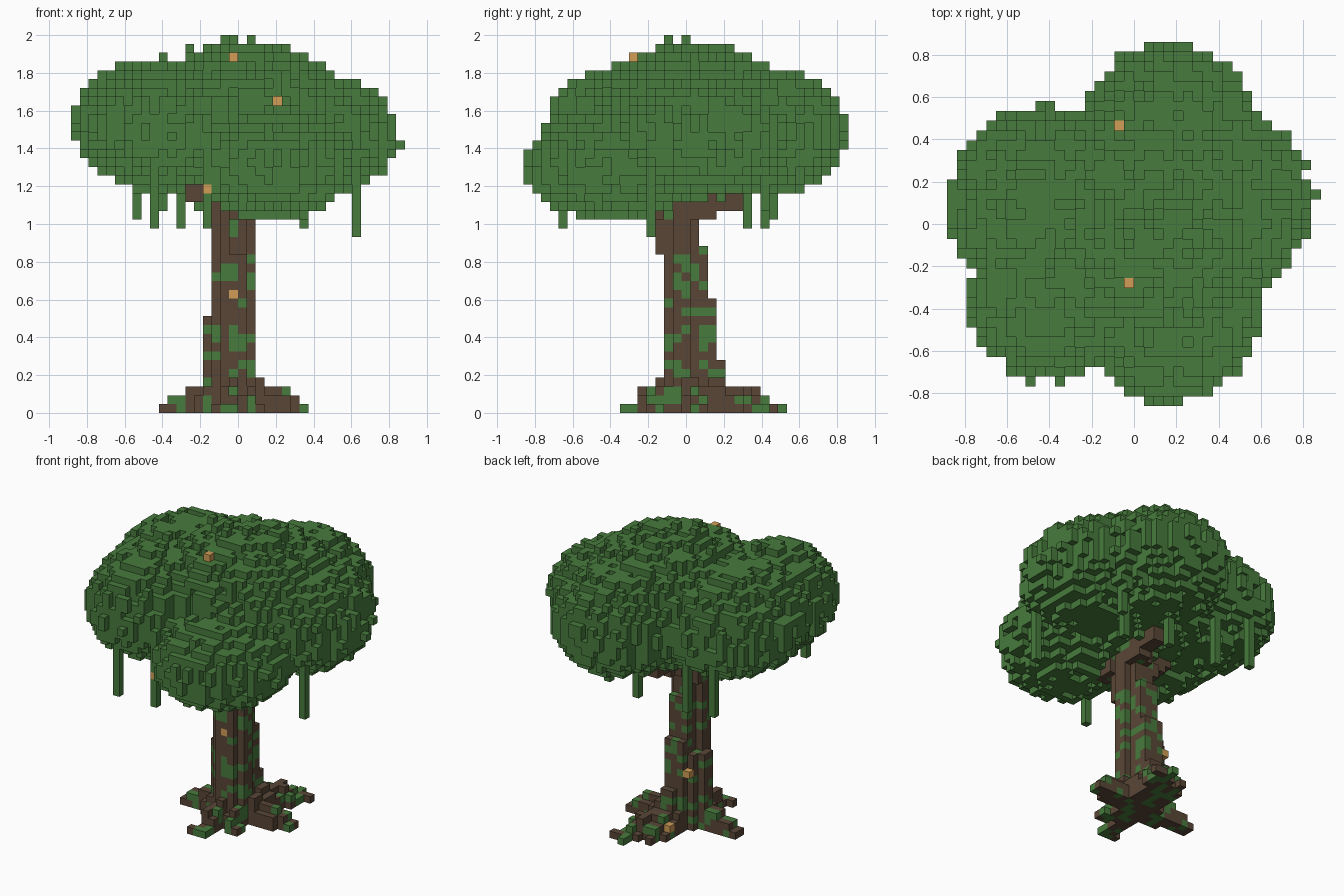
import bpy
import math
import random
from mathutils import Vector

old = bpy.data.objects.get("Cube")
if old:
    bpy.data.objects.remove(old, do_unlink=True)

rng = random.Random(11)
S = 2 / 43                      # block size
NX, NY, NZ = 38, 37, 43         # grid size in blocks
LEAF, BARK, LAMP = 0, 1, 2


def material(name, rgb):
    m = bpy.data.materials.new(name)
    m.use_nodes = True
    m.diffuse_color = (*rgb, 1)
    m.node_tree.nodes["Principled BSDF"].inputs["Base Color"].default_value = (*rgb, 1)
    return m


MATS = [material("leaf green", (0.063, 0.197, 0.045)),
        material("bark brown", (0.100, 0.062, 0.038)),
        material("amber", (0.64, 0.34, 0.095))]


def cell(x, y, z):
    return (math.floor(x / S + NX / 2), math.floor(y / S + NY / 2), math.floor(z / S))


def centre(c):
    return ((c[0] + 0.5 - NX / 2) * S, (c[1] + 0.5 - NY / 2) * S, (c[2] + 0.5) * S)


grid = {}                       # block -> (part, colour)


def put(c, part, colour):
    if c not in grid and 0 <= c[0] < NX and 0 <= c[1] < NY and 0 <= c[2] < NZ:
        grid[c] = (part, colour)


def bark(moss):
    return LEAF if rng.random() < moss else BARK


# Trunk: round column, wider at the back and right side near the foot
for k in range(27):
    z = (k + 0.5) * S
    moss = 0.36 if z < 0.85 else 0.12
    for i in range(16, 21):
        for j in range(16, 20):
            if not (i in (16, 20) and j in (16, 19)):
                put((i, j, k), "trunk", bark(moss))
    back = (z < 0.88) + (z < 0.6) + (z < 0.28)
    for n in range(back):
        for i in range(17 + (n > 1), 20):
            put((i, 20 + n, k), "trunk", bark(moss))
    if z < 0.51:
        for c in ((15, 18), (15, 19), (16, 19), (16, 20)):
            put((*c, k), "trunk", bark(moss))
    if z < 0.18:
        put((21, 18, k), "trunk", bark(moss))


# Branches that reach up into the crown
def branch(a, b, r):
    a, b = Vector(a), Vector(b)
    for n in range(21):
        p = a.lerp(b, n / 20)
        for dx in (-r, 0, r):
            for dy in (-r, 0, r):
                for dz in (-r, 0, r):
                    put(cell(p.x + dx, p.y + dy, p.z + dz), "branches", bark(0.08))


branch((0.02, 0.04, 1.06), (0.05, 0.27, 1.14), 0.026)
branch((-0.09, 0, 1.04), (-0.25, -0.05, 1.18), 0.025)
branch((-0.02, -0.1, 0.88), (0.0, -0.14, 1.05), 0.022)
branch((0.0, -0.12, 1.05), (0.08, -0.27, 1.12), 0.028)

# Roots: tapered arms spreading from the foot
ROOTS = [(0.16, 0.485, 0.085), (-0.01, 0.40, 0.07), (0.345, 0.06, 0.065),
         (-0.07, -0.33, 0.065), (-0.395, 0.01, 0.065), (0.1, -0.19, 0.05)]
for ex, ey, width in ROOTS:
    sx, sy = -0.02, 0.02
    length = math.hypot(ex - sx, ey - sy)
    ux, uy = (ex - sx) / length, (ey - sy) / length
    for i in range(NX):
        for j in range(NY):
            x, y, _ = centre((i, j, 0))
            along = (x - sx) * ux + (y - sy) * uy
            side = abs((x - sx) * uy - (y - sy) * ux)
            t = along / length
            if 0 < t < 1.05 and side < width * (1.15 - 0.4 * t):
                high = 4 if t < 0.45 else 3 if t < 0.78 else 2 if t < 0.93 else 1
                high -= 1 if side > width * 0.6 or rng.random() < 0.2 else 0
                for k in range(max(high, 1)):
                    put((i, j, k), "roots", bark(0.42 if t > 0.7 else 0.2))

# Crown: overlapping rounded lobes with a ragged skin of short upright leaf runs
LOBES = [((0.05, 0.05, 1.54), (0.60, 0.56, 0.42)),
         ((0.18, -0.40, 1.31), (0.42, 0.455, 0.295)),
         ((-0.45, 0.09, 1.53), (0.43, 0.48, 0.345)),
         ((0.17, 0.42, 1.49), (0.43, 0.438, 0.34)),
         ((0.42, 0.10, 1.47), (0.43, 0.46, 0.33)),
         ((-0.42, -0.29, 1.50), (0.38, 0.465, 0.345))]
for i in range(NX):
    for j in range(NY):
        shift = rng.randrange(2)
        runs = [rng.random() for _ in range(NZ)]
        for k in range(20, NZ - 1):
            p = centre((i, j, k))
            d = min(sum(((a - b) / r) ** 2 for a, b, r in zip(p, c, rad))
                    for c, rad in LOBES)
            if d < 0.81 or (d < 1.0 and runs[(k + shift) // 2] < 0.7):
                put((i, j, k), "crown", LEAF)

# Tufts on the crown top and its sides
for x, y, z in [(0.86, 0.14, 1.42), (-0.07, 0.79, 1.5), (-0.72, 0.43, 1.5),
                (-0.4, -0.2, 1.88), (-0.26, 0.1, 1.93), (-0.03, -0.28, 1.84)]:
    put(cell(x, y, z), "crown", LEAF)
for x, y in [(-0.07, 0), (-0.025, -0.09), (0.07, 0)]:
    for z in (1.885, 1.935, 1.98):
        put(cell(x, y, z), "crown", LEAF)

# Hanging vines, each running up until it meets the crown
VINES = [(0.62, -0.19, 0.94), (-0.44, -0.65, 0.98), (0.35, 0.32, 0.98),
         (-0.3, 0.42, 0.98), (0.05, 0.42, 0.98), (-0.16, -0.65, 0.98),
         (0.0, -0.58, 1.03), (-0.53, 0.46, 1.03),
         (0.44, 0.42, 1.07), (-0.4, -0.3, 1.08)]
for x, y, z in VINES:
    i, j, k = cell(x, y, z + 0.01)
    while (i, j, k) not in grid and k < 32:
        put((i, j, k), "vines", LEAF)
        k += 1


# Amber blocks: recolour a block met along a direction, opening a pit if it is sunk
def amber(start, step, sunk):
    c = start
    while all(-1 <= v <= n for v, n in zip(c, (NX, NY, NZ))):
        if c in grid:
            if sunk == 0:
                grid[c] = (grid[c][0], LAMP)
                return
            del grid[c]
            sunk -= 1
        c = tuple(a + b for a, b in zip(c, step))


for x, z, sunk in [(0.2, 1.65, 1), (-0.165, 1.19, 0), (-0.03, 0.63, 0)]:
    i, _, k = cell(x, 0, z)
    amber((i, 0, k), (0, 1, 0), sunk)
i, j, _ = cell(-0.07, 0.47, 0)
amber((i, j, NZ - 1), (0, 0, -1), 1)
grid[cell(-0.03, -0.28, 1.89)] = ("crown", LAMP)
grid[(16, 21, 8)] = ("trunk", LAMP)
grid[cell(-0.07, 0.29, 0.07)] = ("roots", LAMP)

# Outer faces of every block, gathered into one mesh per part
SIDES = [((1, 0, 0), ((1, 0, 0), (1, 1, 0), (1, 1, 1), (1, 0, 1))),
         ((-1, 0, 0), ((0, 0, 0), (0, 0, 1), (0, 1, 1), (0, 1, 0))),
         ((0, 1, 0), ((0, 1, 0), (0, 1, 1), (1, 1, 1), (1, 1, 0))),
         ((0, -1, 0), ((0, 0, 0), (1, 0, 0), (1, 0, 1), (0, 0, 1))),
         ((0, 0, 1), ((0, 0, 1), (1, 0, 1), (1, 1, 1), (0, 1, 1))),
         ((0, 0, -1), ((0, 0, 0), (0, 1, 0), (1, 1, 0), (1, 0, 0)))]
for part in ("trunk", "branches", "roots", "crown", "vines"):
    index, verts, faces, colours = {}, [], [], []
    for c, (name, colour) in grid.items():
        if name != part:
            continue
        for d, corners in SIDES:
            if (c[0] + d[0], c[1] + d[1], c[2] + d[2]) in grid:
                continue
            face = []
            for o in corners:
                v = (c[0] + o[0], c[1] + o[1], c[2] + o[2])
                if v not in index:
                    index[v] = len(verts)
                    verts.append(((v[0] - NX / 2) * S, (v[1] - NY / 2) * S, v[2] * S))
                face.append(index[v])
            faces.append(face)
            colours.append(colour)
    mesh = bpy.data.meshes.new(part)
    mesh.from_pydata(verts, [], faces)
    for m in MATS:
        mesh.materials.append(m)
    mesh.polygons.foreach_set("material_index", colours)
    mesh.update()
    bpy.context.collection.objects.link(bpy.data.objects.new(part, mesh))
